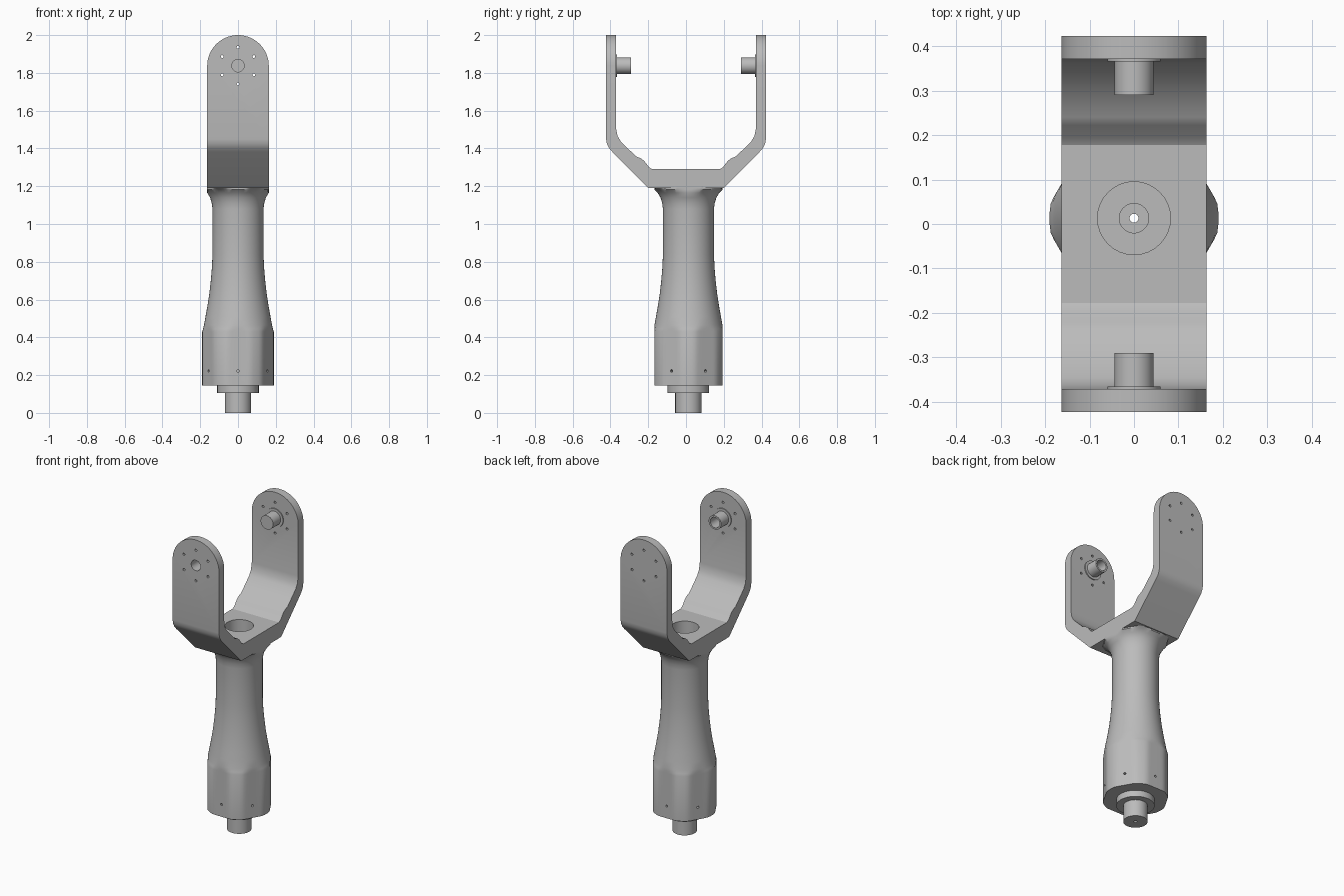
import bpy, bmesh
from math import cos, sin, pi, radians
from mathutils import Vector

cube = bpy.data.objects.get("Cube")
if cube:
    bpy.data.objects.remove(cube, do_unlink=True)

grey = bpy.data.materials.new("satin_grey")
grey.use_nodes = True
COLOUR = (0.5, 0.5, 0.5, 1)
grey.diffuse_color = COLOUR
grey.node_tree.nodes["Principled BSDF"].inputs["Base Color"].default_value = COLOUR

AXIS_Y = 0.013      # handle centre line
HALF_W = 0.163      # half width of the fork
PIN_Z = 1.838       # height of the pivot pins
ARM_IN, ARM_OUT = 0.371, 0.423


def finish(name, bm):
    bmesh.ops.recalc_face_normals(bm, faces=bm.faces[:])
    mesh = bpy.data.meshes.new(name)
    bm.to_mesh(mesh)
    bm.free()
    mesh.materials.append(grey)
    obj = bpy.data.objects.new(name, mesh)
    bpy.context.collection.objects.link(obj)
    return obj


def prism(name, points, direction):
    """Extrude a closed outline along a direction."""
    bm = bmesh.new()
    face = bm.faces.new([bm.verts.new(p) for p in points])
    extruded = bmesh.ops.extrude_face_region(bm, geom=[face])["geom"]
    moved = [v for v in extruded if isinstance(v, bmesh.types.BMVert)]
    bmesh.ops.translate(bm, verts=moved, vec=direction)
    return finish(name, bm)


def rods(name, parts, segments=32):
    """Cylinders given as (start, end, radius)."""
    bm = bmesh.new()
    for a, b, r in parts:
        a, b = Vector(a), Vector(b)
        new = bmesh.ops.create_cone(bm, cap_ends=True, segments=segments,
                                    radius1=r, radius2=r, depth=(b - a).length)
        turn = (b - a).to_track_quat('Z', 'Y').to_matrix().to_4x4()
        turn.translation = (a + b) / 2
        bmesh.ops.transform(bm, matrix=turn, verts=new["verts"])
    return finish(name, bm)


def select(obj):
    bpy.ops.object.select_all(action='DESELECT')
    obj.select_set(True)
    bpy.context.view_layer.objects.active = obj


def boolean(obj, tool, operation='DIFFERENCE'):
    tool.hide_render = True
    mod = obj.modifiers.new("cut", 'BOOLEAN')
    mod.object, mod.operation, mod.solver = tool, operation, 'EXACT'
    select(obj)
    bpy.ops.object.modifier_apply(modifier=mod.name)
    bpy.data.objects.remove(tool, do_unlink=True)


def smooth(obj):
    select(obj)
    bpy.ops.object.shade_smooth_by_angle(angle=radians(30))


# Handle: hollow turned profile with six flats on the grip and a trimmed flare
profile = [(.01, 0), (.07, 0), (.07, .105), (.11, .105), (.11, .145),
           (.19, .145), (.19, .43), (.185, .445), (.18, .465), (.172, .51),
           (.162, .565), (.152, .63), (.144, .7), (.138, .77), (.135, .84),
           (.135, 1.08), (.139, 1.11), (.148, 1.14), (.163, 1.165),
           (.182, 1.182), (.2, 1.192), (.2, 1.2),
           (.082, 1.2), (.082, .3), (.033, .3), (.033, .06), (.01, .06)]
SEGS = 72
bm = bmesh.new()
rings = []
for r, z in profile:
    ring = []
    for i in range(SEGS):
        t = 2 * pi * i / SEGS
        off = t % (pi / 3) - pi / 6
        rad = min(r, 0.18 / cos(off))
        x, y = rad * cos(t), rad * sin(t)
        if z > 1:
            x = max(-HALF_W, min(HALF_W, x))
        ring.append(bm.verts.new((x, y + AXIS_Y, z)))
    rings.append(ring)
for a, b in zip(rings, rings[1:] + rings[:1]):
    for i in range(SEGS):
        j = (i + 1) % SEGS
        bm.faces.new((a[i], a[j], b[j], b[i]))
handle = finish("handle", bm)

# Set screw holes, one on each flat of the grip
screws = []
for k in range(6):
    t = pi / 6 + k * pi / 3
    near, far = [(d * cos(t), AXIS_Y + d * sin(t), 0.222) for d in (0.15, 0.22)]
    screws.append((near, far, 0.007))
boolean(handle, rods("screw_cutter", screws, 12))
smooth(handle)

# Yoke: side outline, mirrored front to back
inner = [(.178, 1.29), (.195, 1.3), (.222, 1.335), (.24, 1.348), (.265, 1.358),
         (.345, 1.437), (.362, 1.465), (ARM_IN, 1.51), (ARM_IN, 2.1)]
outer = [(ARM_OUT, 2.1), (ARM_OUT, 1.45), (.419, 1.425), (.408, 1.403),
         (.39, 1.382), (.2, 1.19)]
half = inner + outer
outline = half + [(-y, z) for y, z in reversed(half)]
yoke = prism("yoke", [(-0.25, y, z) for y, z in outline], (0.5, 0, 0))

# Rounded arm ends
arc = [(HALF_W * cos(pi * i / 32), 2 - HALF_W + HALF_W * sin(pi * i / 32))
       for i in range(33)]
stadium = [(HALF_W, 1.1)] + arc + [(-HALF_W, 1.1)]
boolean(yoke, prism("end_shape", [(x, -1, z) for x, z in stadium], (0, 2, 0)),
        'INTERSECT')

# Handle socket, pivot bore in the front arm and bolt circles through both arms
bore = ((0, -0.5, PIN_Z), (0, -0.2, PIN_Z), 0.033)
boolean(yoke, rods("bore_cutter", [
    ((0, AXIS_Y, 1.1), (0, AXIS_Y, 1.35), 0.082), bore]))
bolts = []
for k in range(6):
    t = pi / 2 + k * pi / 3
    x, z = 0.097 * cos(t), PIN_Z + 0.097 * sin(t)
    bolts.append(((x, -0.5, z), (x, 0.5, z), 0.0075))
boolean(yoke, rods("bolt_cutter", bolts, 12))
smooth(yoke)

# Pivot pins with thin shoulders; the front one is hollow
for side, name in ((-1, "front"), (1, "back")):
    for part, r, reach in (("pin", 0.044, 0.29), ("shoulder", 0.06, 0.365)):
        obj = rods(f"{name}_{part}", [((0, side * (ARM_IN + 0.01), PIN_Z),
                                       (0, side * reach, PIN_Z), r)])
        if side < 0:
            boolean(obj, rods("pin_cutter", [bore]))
        smooth(obj)
